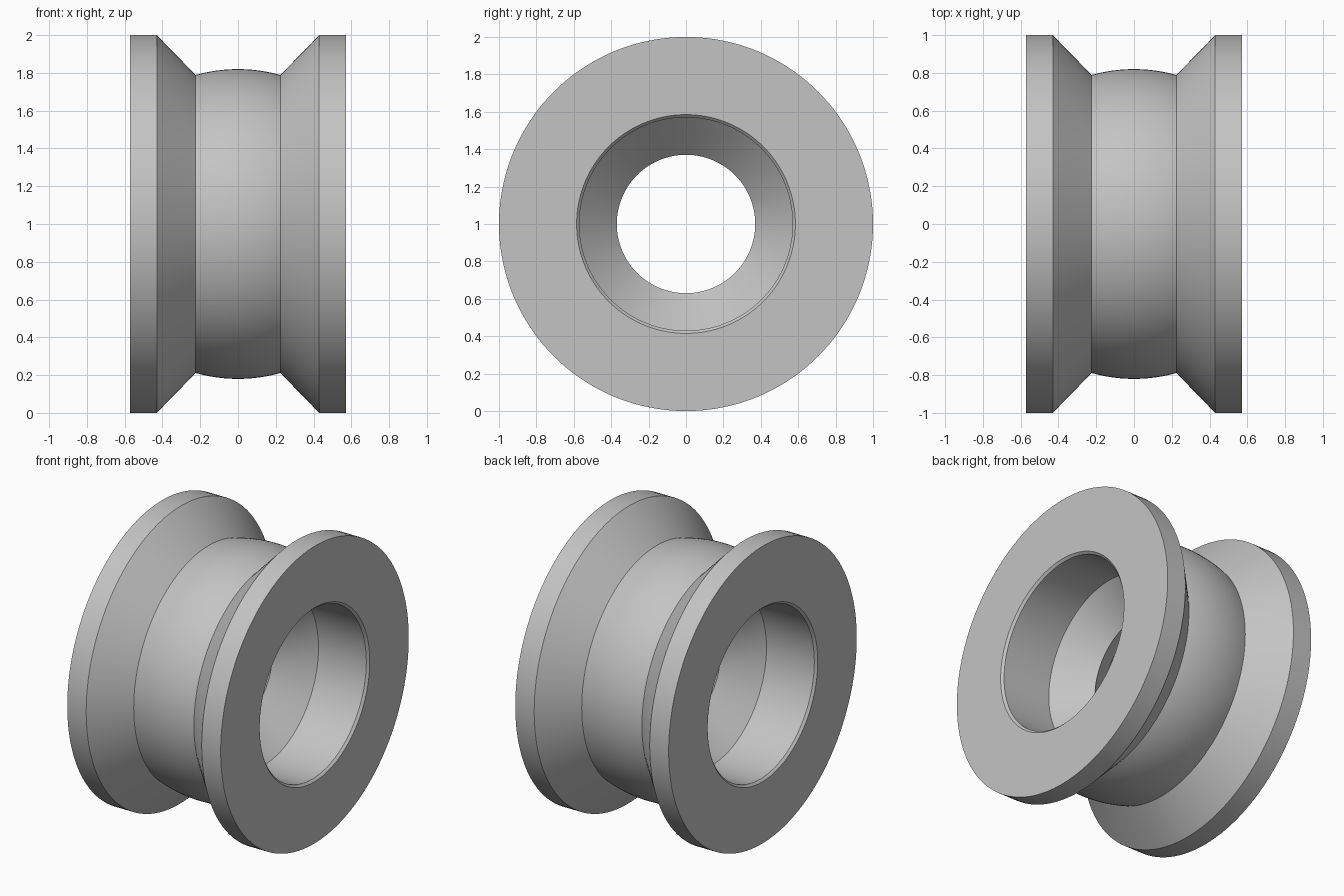
import bpy, bmesh, math
from mathutils import Vector, Matrix

cube = bpy.data.objects.get("Cube")
if cube:
    bpy.data.objects.remove(cube, do_unlink=True)

SEGMENTS = 144
BARREL_RADIUS = 0.82
GROOVE_X = 0.224

grey = bpy.data.materials.new("plain grey")
grey.use_nodes = True
colour = (0.55, 0.55, 0.55, 1)
grey.diffuse_color = colour
grey.node_tree.nodes["Principled BSDF"].inputs["Base Color"].default_value = colour


def mirrored(half):
    """Half profile from the middle plane to the side, plus its mirror image."""
    return [(-x, r) for x, r in reversed(half) if x > 0] + half


def revolve(name, profile, material):
    """Turn a closed (x, radius) profile around the x axis."""
    bm = bmesh.new()
    rings = []
    for i in range(SEGMENTS):
        turn = Matrix.Rotation(math.tau * i / SEGMENTS, 3, 'X')
        rings.append([bm.verts.new(turn @ Vector((x, 0, r))) for x, r in profile])
    n = len(profile)
    for i, ring in enumerate(rings):
        after = rings[(i + 1) % SEGMENTS]
        for j in range(n):
            k = (j + 1) % n
            bm.faces.new((ring[j], ring[k], after[k], after[j]))
    bmesh.ops.recalc_face_normals(bm, faces=bm.faces)
    mesh = bpy.data.meshes.new(name)
    bm.to_mesh(mesh)
    bm.free()
    mesh.materials.append(material)
    obj = bpy.data.objects.new(name, mesh)
    bpy.context.collection.objects.link(obj)
    bpy.ops.object.select_all(action='DESELECT')
    obj.select_set(True)
    bpy.context.view_layer.objects.active = obj
    bpy.ops.object.shade_smooth_by_angle(angle=math.radians(25))
    return obj


# Outside: crowned barrel, sloping flange, rim
STEPS = 8
barrel = []
for i in range(STEPS + 1):
    x = GROOVE_X * i / STEPS
    barrel.append((x, math.sqrt(BARREL_RADIUS ** 2 - x * x)))
outside = mirrored(barrel + [(0.43, 1.0), (0.571, 1.0)])

# Inside: V ridge in the middle, bearing seat, small chamfer at the face
bore = mirrored([(0.0, 0.37), (0.2, 0.57), (0.556, 0.57), (0.571, 0.585)])

wheel = revolve("grooved_wheel", outside + bore[::-1], grey)
wheel.location.z = 1.0
